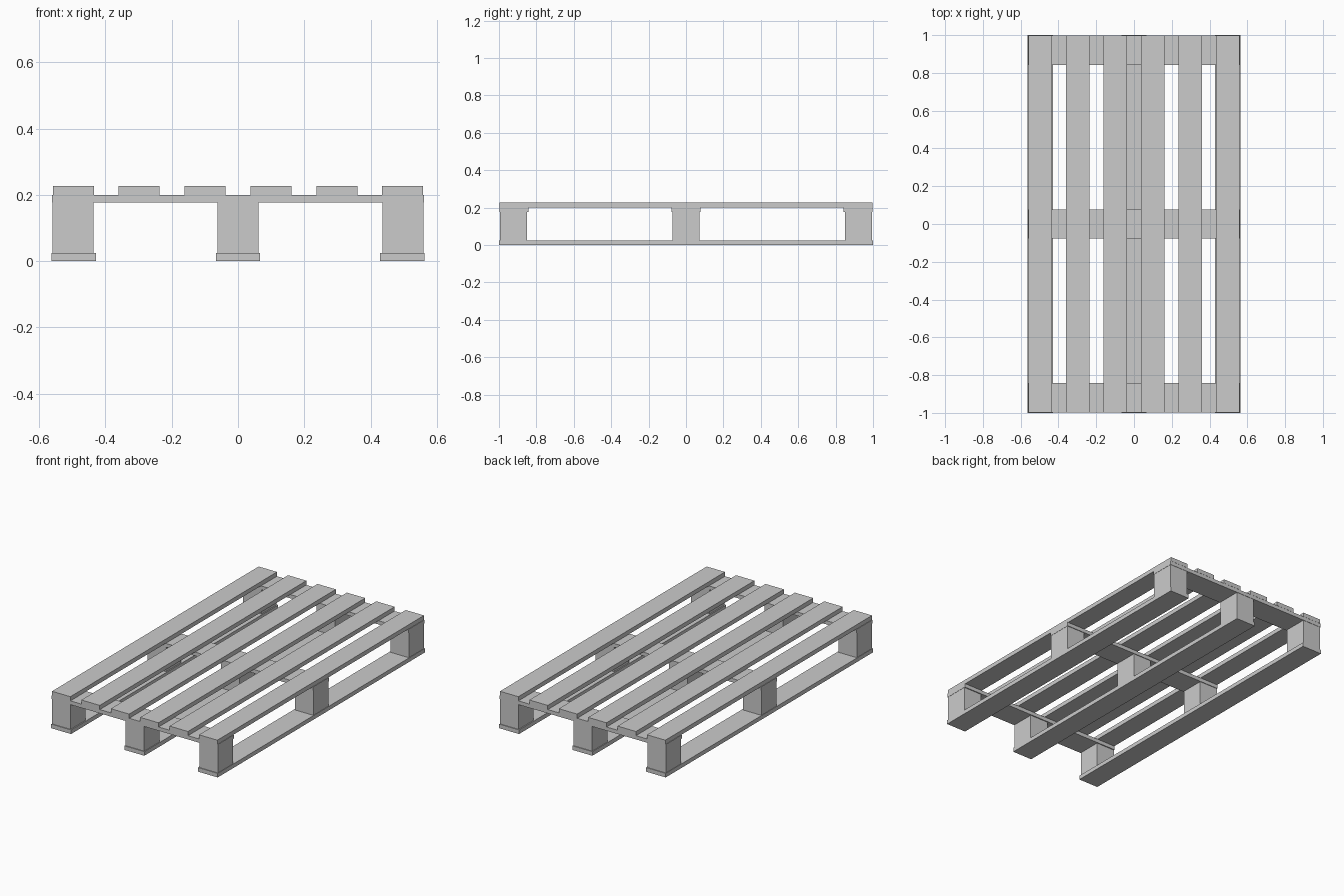
import bpy

if "Cube" in bpy.data.objects:
    bpy.data.objects.remove(bpy.data.objects["Cube"])


def box(name, x, y, z):
    """Box from (min, max) ranges on each axis."""
    bpy.ops.mesh.primitive_cube_add(size=1, location=[(a + b) / 2 for a, b in (x, y, z)])
    ob = bpy.context.object
    ob.name = name
    ob.scale = [b - a for a, b in (x, y, z)]
    bpy.ops.object.transform_apply(location=False, rotation=False, scale=True)
    return ob


def span(centre, half):
    return (centre - half, centre + half)


# Height levels of the four layers
Z0, Z1, Z2, Z3, Z4 = 0.0, 0.025, 0.177, 0.2, 0.226

# Deck slats running front to back
for i in range(6):
    box("deck_slat", span(-0.497 + i * 0.1988, 0.062), (-0.998, 0.998), (Z3, Z4))

# Cross boards under the deck
for y in (-0.92, 0, 0.92):
    box("cross_board", (-0.562, 0.562), span(y, 0.077), (Z2, Z3))

# Bottom runners, each carrying three spacer blocks
for x in (-1, 0, 1):
    box("bottom_runner", span(x * 0.496, 0.067), (-1, 1), (Z0, Z1))
    for y in (-0.922, 0, 0.922):
        box("spacer_block", span(x * 0.498, 0.0625), span(y, 0.073), (Z1, Z2))
